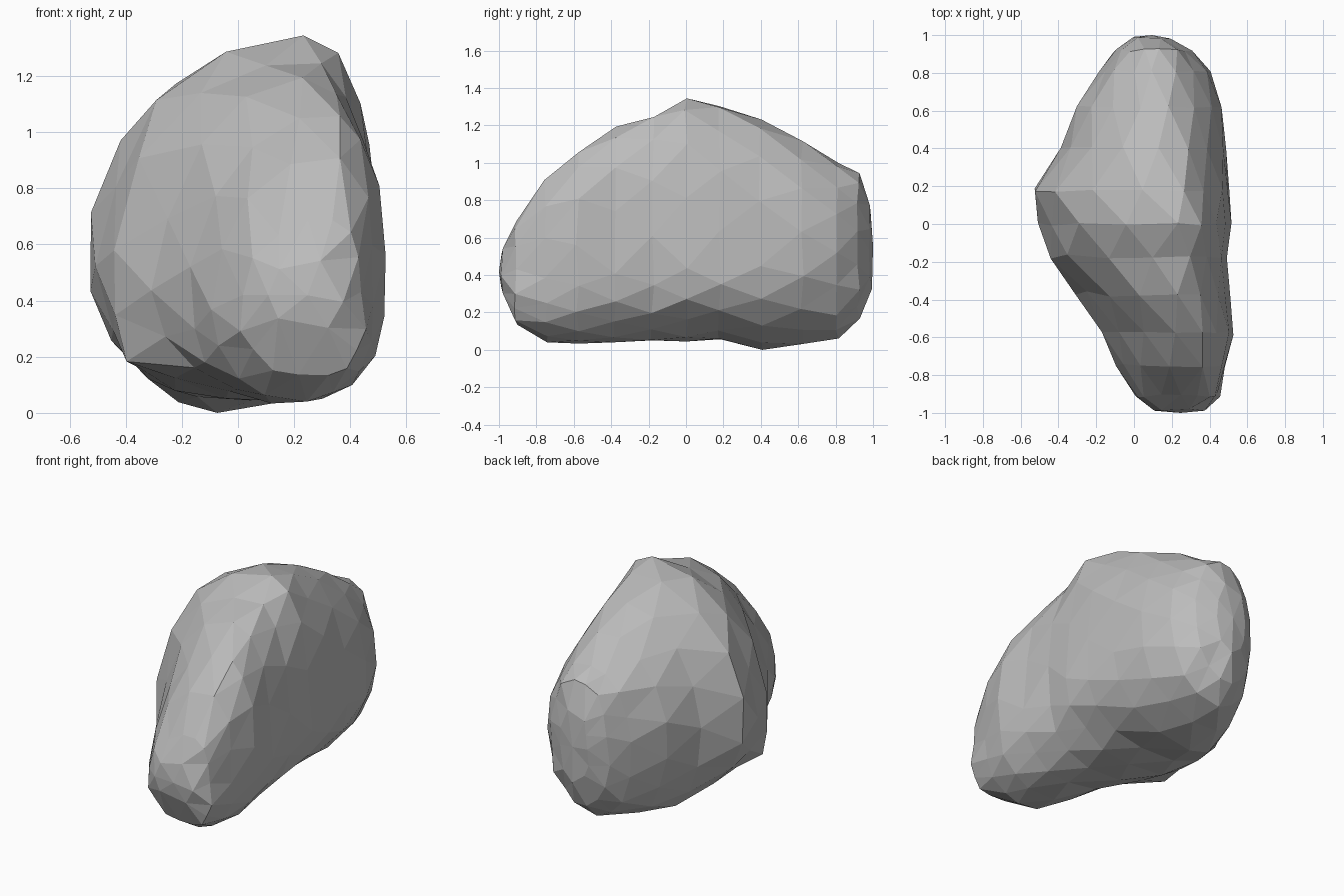
import bpy, bmesh, math, random
from mathutils import Vector

cube = bpy.data.objects.get("Cube")
if cube:
    bpy.data.objects.remove(cube, do_unlink=True)

random.seed(4)
SIDES = 16

# Fullness of each quarter of the outline; lower is boxier
FULLNESS = {
    ("right", "top"): .9, ("left", "top"): 1.0,
    ("left", "bottom"): .85, ("right", "bottom"): .95,
}

# Cross-sections from front to back:
# y, left (x, z), right (x, z), top (x, z), bottom (x, z)
SECTIONS = [
    (-.98, .10, .42, .38, .40, .24, .56, .27, .30),
    (-.91, .01, .36, .45, .36, .31, .70, .29, .13),
    (-.75, -.09, .38, .49, .38, .36, .92, .25, .05),
    (-.58, -.17, .40, .53, .42, .31, 1.07, .23, .04),
    (-.38, -.29, .42, .51, .42, .24, 1.19, .18, .05),
    (-.18, -.46, .44, .50, .42, .23, 1.26, .10, .05),
    (.0, -.50, .50, .51, .43, .23, 1.345, .04, .05),
    (.18, -.53, .56, .51, .44, .18, 1.31, -.02, .05),
    (.40, -.38, .57, .49, .46, .13, 1.24, -.07, .00),
    (.62, -.30, .58, .46, .50, .11, 1.12, -.02, .03),
    (.81, -.18, .58, .40, .52, .10, 1.01, .06, .07),
    (.92, -.10, .56, .31, .53, .09, .95, .09, .17),
    (.985, .0, .57, .20, .54, .09, .80, .10, .32),
]


def ring_points(section, shift):
    """Rounded outline through the four extreme points of a section."""
    y, lx, lz, rx, rz, tx, tz, bx, bz = section
    for i in range(SIDES):
        a = (i + shift) * math.tau / SIDES
        c, s = math.cos(a), math.sin(a)
        side_x, side_z, side = (rx, rz, "right") if c > 0 else (lx, lz, "left")
        mid_x, mid_z, end = (tx, tz, "top") if s > 0 else (bx, bz, "bottom")
        power = FULLNESS[side, end]
        yield Vector((mid_x + (side_x - mid_x) * abs(c) ** power, y,
                      side_z + (mid_z - side_z) * abs(s) ** power))


def roughen(p):
    """Chip the surface, more strongly on the lumpy left flank."""
    lumpy = p.x < -.15 and -.45 < p.y < .1
    amount = .025 if lumpy else .01
    return p + Vector([random.uniform(-amount, amount) for _ in range(3)])


# Rock body: staggered rings joined by triangles
bm = bmesh.new()
rings = []
for k, section in enumerate(SECTIONS):
    shift = .5 * (k % 2)
    rings.append([bm.verts.new(roughen(p)) for p in ring_points(section, shift)])

for k, (a, b) in enumerate(zip(rings, rings[1:])):
    for i in range(SIDES):
        j = (i + 1) % SIDES
        if k % 2:
            bm.faces.new((a[i], a[j], b[j]))
            bm.faces.new((a[i], b[j], b[i]))
        else:
            bm.faces.new((a[i], a[j], b[i]))
            bm.faces.new((a[j], b[j], b[i]))

# Blunt end caps
for ring, y in ((rings[0], -1), (rings[-1], 1)):
    middle = sum((v.co for v in ring), Vector()) / SIDES
    tip = bm.verts.new((middle.x, y, middle.z))
    for i in range(SIDES):
        bm.faces.new((ring[i], ring[(i + 1) % SIDES], tip))

# Merge slivers into larger facets, then set the rock on the ground
bmesh.ops.remove_doubles(bm, verts=bm.verts[:], dist=.07)
bmesh.ops.recalc_face_normals(bm, faces=bm.faces[:])
lowest = min(v.co.z for v in bm.verts)
bmesh.ops.translate(bm, verts=bm.verts[:], vec=(0, 0, -lowest))

mesh = bpy.data.meshes.new("rock")
bm.to_mesh(mesh)
bm.free()
rock = bpy.data.objects.new("rock", mesh)
bpy.context.collection.objects.link(rock)

# Stone colour
stone = bpy.data.materials.new("grey_stone")
stone.use_nodes = True
colour = (.5, .5, .5, 1)
stone.diffuse_color = colour
stone.node_tree.nodes["Principled BSDF"].inputs["Base Color"].default_value = colour
mesh.materials.append(stone)
